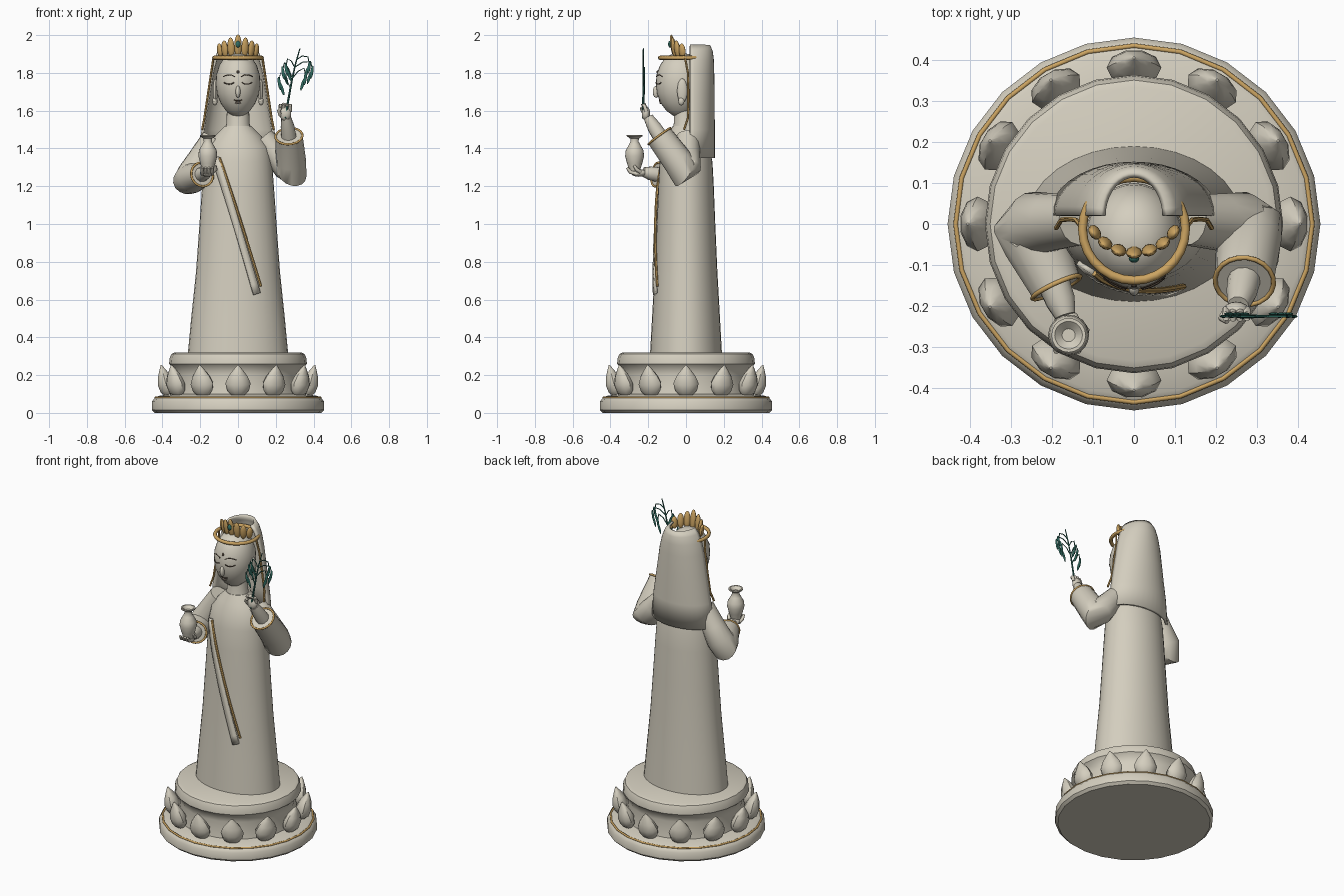
import bpy, bmesh, math
from mathutils import Vector, Matrix

if "Cube" in bpy.data.objects:
    bpy.data.objects.remove(bpy.data.objects["Cube"])

def mat(name, rgb):
    m = bpy.data.materials.new(name)
    m.diffuse_color = (*rgb, 1)
    m.use_nodes = True
    m.node_tree.nodes["Principled BSDF"].inputs["Base Color"].default_value = m.diffuse_color
    return m

IVORY = mat("ivory", (0.66, 0.62, 0.52))
GOLD = mat("gold", (0.60, 0.37, 0.12))
GREEN = mat("dark_green", (0.03, 0.15, 0.12))
LINE = mat("dark_brown", (0.07, 0.05, 0.035))
LIP = mat("lip_grey", (0.33, 0.27, 0.22))

def build(name, verts, faces, m, angle=40, thick=0):
    me = bpy.data.meshes.new(name)
    me.from_pydata([tuple(v) for v in verts], [], faces)
    bm = bmesh.new()
    bm.from_mesh(me)
    bmesh.ops.recalc_face_normals(bm, faces=bm.faces)
    bm.to_mesh(me)
    bm.free()
    me.shade_smooth()
    me.set_sharp_from_angle(angle=math.radians(angle))
    me.materials.append(m)
    ob = bpy.data.objects.new(name, me)
    bpy.context.collection.objects.link(ob)
    if thick:
        s = ob.modifiers.new("thickness", 'SOLIDIFY')
        s.thickness, s.offset = thick, 0
    return ob

def bridge(name, rings, m, closed=True, caps=True, loop=False, angle=40, thick=0):
    n, k = len(rings[0]), len(rings)
    faces = []
    for i in range(k if loop else k - 1):
        for j in range(n if closed else n - 1):
            a, b, j2 = i * n, ((i + 1) % k) * n, (j + 1) % n
            faces.append((a + j, a + j2, b + j2, b + j))
    if caps and closed and not loop:
        faces += [tuple(range(n)), tuple(range((k - 1) * n, k * n))]
    return build(name, [v for r in rings for v in r], faces, m, angle, thick)

def stack(name, rows, m, n=24, at=(0, 0, 0), frame=None, **kw):
    """Rows of (z, half width, half depth) joined into a solid."""
    frame = frame or Matrix.Translation(at)
    rings = [[frame @ Vector((a * math.cos(2 * math.pi * j / n), b * math.sin(2 * math.pi * j / n), z))
              for j in range(n)] for z, a, b in rows]
    return bridge(name, rings, m, **kw)

def tube(name, path, radii, m, n=12, loop=False, angle=50):
    pts = [Vector(p) for p in path]
    k = len(pts)
    if not isinstance(radii, (list, tuple)):
        radii = [radii] * k
    rings, prev, side = [], None, None
    for i, p in enumerate(pts):
        t = (pts[(i + 1) % k] - pts[i - 1]) if loop else (pts[min(i + 1, k - 1)] - pts[max(i - 1, 0)])
        t.normalize()
        side = t.orthogonal().normalized() if side is None else prev.rotation_difference(t) @ side
        prev, up = t, t.cross(side)
        rings.append([p + radii[i] * (side * math.cos(2 * math.pi * j / n) + up * math.sin(2 * math.pi * j / n))
                      for j in range(n)])
    return bridge(name, rings, m, loop=loop, angle=angle)

def ball(name, c, r, m, tilt=None, n=16):
    rows = [(-r[2] * math.cos(math.pi * i / 10), r[0] * max(math.sin(math.pi * i / 10), .01),
             r[1] * max(math.sin(math.pi * i / 10), .01)) for i in range(11)]
    f = Matrix.Translation(c) @ (tilt or Matrix.Identity(4))
    return stack(name, rows, m, n, frame=f)

def ring(name, c, r, minor, m, axis=(0, 0, 1), n=24):
    q = Vector(axis).to_track_quat('Z', 'Y')
    path = [Vector(c) + q @ Vector((r * math.cos(2 * math.pi * i / n), r * math.sin(2 * math.pi * i / n), 0)) for i in range(n)]
    return tube(name, path, minor, m, 8, loop=True)

# Pedestal with gold rim and twelve lotus petals
ped = [(0, .44), (.015, .456), (.06, .456), (.08, .44), (.09, .42), (.1, .35), (.2, .335), (.24, .345),
       (.26, .365), (.29, .362), (.312, .352), (.32, .335)]
stack("pedestal", [(z, r, r) for z, r in ped], IVORY)
ring("pedestal_rim", (0, 0, .082), .436, .006, GOLD)
for i in range(12):
    f = (Matrix.Rotation(i * math.pi / 6, 4, 'Z') @ Matrix.Translation((0, -.368, .098))
         @ Matrix.Rotation(math.radians(14), 4, 'X'))
    stack("lotus_petal", [(0, .04, .025), (.02, .058, .04), (.06, .067, .045), (.1, .05, .034),
                          (.135, .024, .017), (.16, .003, .003)], IVORY, 10, frame=f)

# Robe
ROBE = [(.32, .265, .19), (.5, .248, .18), (.75, .222, .166), (1.0, .204, .155), (1.2, .19, .147),
        (1.33, .18, .14), (1.41, .165, .122), (1.47, .12, .095), (1.52, .07, .07)]
stack("robe", ROBE, IVORY, 32)

def on_robe(x, z, off):
    for (z0, a0, b0), (z1, a1, b1) in zip(ROBE, ROBE[1:]):
        if z0 <= z <= z1:
            t = (z - z0) / (z1 - z0)
            a, b = a0 + t * (a1 - a0), b0 + t * (b1 - b0)
            return Vector((x, -b * math.sqrt(max(0, 1 - (x / a) ** 2)) - off, z))

# Sash across the front with a gold edge
rows, edge = [], []
for i in range(15):
    t = i / 14
    x, z = -.12 + .22 * t ** .95, 1.35 - .72 * t
    rows.append([on_robe(x - .018, z - .006, .008), on_robe(x + .018, z + .006, .008)])
    edge.append(on_robe(x + .022 , z + .04 * t, .008))
bridge("sash", rows, IVORY, closed=False, thick=.012)
tube("sash_edge", edge, .007, GOLD, 6)

# Neck and head with a tapered chin
stack("neck", [(1.48, .078, .072), (1.53, .062, .06), (1.62, .058, .056)], IVORY, at=(0, -.005, 0))
HEAD = [(1.565, .012, .014), (1.575, .036, .04), (1.6, .065, .075), (1.64, .092, .104), (1.69, .112, .124),
        (1.74, .118, .13), (1.79, .115, .126), (1.84, .1, .108), (1.88, .073, .08), (1.9, .04, .045), (1.905, .008, .008)]
stack("head", HEAD, IVORY, 28, at=(0, -.03, 0))

def on_face(x, z, off=.001):
    for (z0, a0, b0), (z1, a1, b1) in zip(HEAD, HEAD[1:]):
        if z0 <= z <= z1:
            t = (z - z0) / (z1 - z0)
            a, b = a0 + t * (a1 - a0), b0 + t * (b1 - b0)
            return Vector((x, -.03 - b * math.sqrt(max(0, 1 - (x / a) ** 2)) - off, z))

# Face details
ball("nose", (0, -.158, 1.7), (.013, .018, .032), IVORY)
U = [i / 4 - 1 for i in range(9)]
tube("mouth", [on_face(.022 * u, 1.652 + .005 * u * u) for u in U], .0035, LINE, 6)
tube("lower_lip", [on_face(.015 * u, 1.64 + .005 * u * u) for u in U], .005, LIP, 6)
ball("forehead_mark", on_face(0, 1.805), (.007, .004, .009), LINE, n=8)
for s in (-1, 1):
    tube("eyelid", [on_face(s * .047 + .027 * u, 1.74 + .009 * u * u) for u in U], .003, LINE, 6)
    tube("brow", [on_face(s * .047 + .03 * u, 1.79 - .01 * u * u) for u in U], .0025, LINE, 6)
    ball("ear", (s * .12, -.02, 1.705), (.013, .027, .065), IVORY)
    ball("ear_lobe", (s * .122, -.025, 1.65), (.014, .017, .022), IVORY, n=10)
    tube("crown_ribbon", [(s * .13, -.005, 1.88), (s * .142, .01, 1.8), (s * .16, .012, 1.68),
                          (s * .178, .01, 1.56), (s * .19, -.01, 1.5)], .006, GOLD, 6)

# Veil: open half shell behind the head
VEIL = [(1.35, .2, .125), (1.5, .186, .125), (1.68, .157, .124), (1.8, .138, .122), (1.87, .12, .12),
        (1.915, .1, .114), (1.945, .075, .1)]
bridge("veil", [[Vector((a * math.cos(math.pi * j / 18), .02 + b * math.sin(math.pi * j / 18), z)) for j in range(19)]
                for z, a, b in VEIL], IVORY, closed=False, thick=.015)

# Crown: band, seven leaves and a jewel
ring("crown_band", (0, -.012, 1.88), .126, .011, GOLD, n=28)
for i in range(-3, 4):
    a = i * .33
    h = .062 - .008 * abs(i)
    f = Matrix.Rotation(a, 4, 'Z') @ Matrix.Rotation(math.radians(8), 4, 'X')
    ball("crown_leaf", (.115 * math.sin(a), .04 - .11 * math.cos(a), 1.88 + h), (.02, .013, h), GOLD, f, 10)
ball("crown_jewel", (0, -.085, 1.952), (.013, .01, .018), GREEN, n=10)

# Sleeves with hollow cuffs and gold hems, then forearms
def arm(tag, sh, elbow, cuff, wrist, r_cuff):
    sh, elbow, cuff, wrist = map(Vector, (sh, elbow, cuff, wrist))
    d = (cuff - elbow).normalized()
    path = [sh, sh.lerp(elbow, .5), sh.lerp(elbow, .85), elbow + Vector((0, -.01, -.005)), elbow.lerp(cuff, .3), cuff]
    tube(tag + "_sleeve", path, [.062, .07, .078, .082, .08, r_cuff], IVORY, 16)
    ring(tag + "_cuff", cuff, r_cuff, .006, GOLD, d, 20)
    tube(tag + "_forearm", [cuff - d * .03, cuff.lerp(wrist, .5), wrist], [.042, .037, .026], IVORY)

arm("left", (.13, .01, 1.455), (.285, .0, 1.275), (.27, -.14, 1.465), (.255, -.2, 1.565), .072)
arm("right", (-.13, .01, 1.455), (-.262, -.0, 1.235), (-.19, -.155, 1.262), (-.168, -.225, 1.275), .064)

# Raised left hand
ball("left_palm", (.25, -.212, 1.585), (.032, .022, .038), IVORY)
for i in range(4):
    x = .225 + .017 * i
    tube("left_finger", [(x, -.21, 1.595), (x, -.222, 1.63 + .006 * (i in (1, 2))), (x, -.235, 1.628)], [.01, .01, .007], IVORY, 8)
tube("left_thumb", [(.226, -.215, 1.575), (.216, -.23, 1.6), (.228, -.238, 1.615)], [.011, .01, .007], IVORY, 8)

# Right hand holding the vase from below
ball("right_palm", (-.163, -.25, 1.27), (.034, .042, .02), IVORY)
for i in range(4):
    x = -.19 + .018 * i
    tube("right_finger", [(x, -.26, 1.265), (x, -.295, 1.275), (x, -.312, 1.298)], [.01, .01, .007], IVORY, 8)
tube("right_thumb", [(-.135, -.24, 1.275), (-.118, -.262, 1.29), (-.12, -.275, 1.31)], [.011, .01, .007], IVORY, 8)
stack("vase", [(z, r, r) for z, r in [(1.28, .028), (1.29, .03), (1.32, .04), (1.36, .05), (1.39, .047), (1.42, .03),
                                     (1.437, .021), (1.452, .023), (1.465, .042), (1.472, .042), (1.472, .034), (1.455, .016)]],
      IVORY, 20, at=(-.16, -.272, 0))

# Willow branch with drooping leaves
Y = -.226
stem = [(.25, Y, 1.56), (.265, Y, 1.65), (.285, Y, 1.76), (.305, Y, 1.85), (.328, Y, 1.93)]
tube("branch", stem, [.006, .006, .005, .004, .003], GREEN, 6)
for x0, z0, x1, z1 in [(.278, 1.72, .225, 1.80), (.288, 1.77, .245, 1.855), (.287, 1.77, .35, 1.825),
                       (.3, 1.83, .385, 1.86), (.31, 1.87, .37, 1.885), (.3, 1.83, .262, 1.875)]:
    s = 1 if x1 > x0 else -1
    tube("twig", [(x0, Y, z0), ((x0 + x1) / 2, Y, (z0 + z1) / 2 + .012), (x1, Y, z1), (x1 + s * .008, Y, z1 - .04)],
         .003, GREEN, 6)
    for k in range(2):
        ball("willow_leaf", (x1 + s * (.006 - .014 * k), Y + .006 * k, z1 - .055 - .03 * k), (.008, .004, .035), GREEN,
             Matrix.Rotation(s * (.15 + .15 * k), 4, 'Y'), 8)
